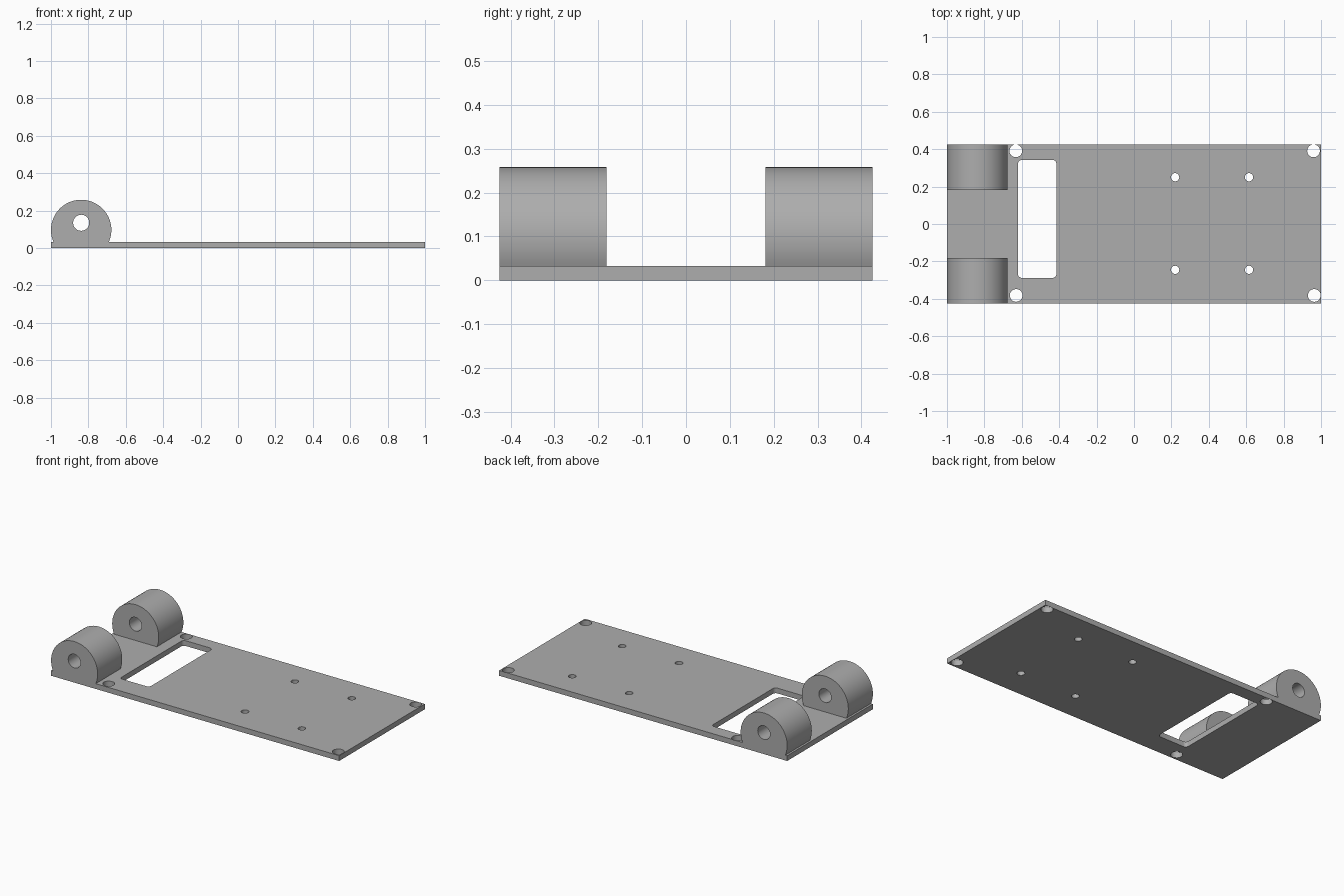
import bpy, bmesh, math
from mathutils import Matrix

if "Cube" in bpy.data.objects:
    bpy.data.objects.remove(bpy.data.objects["Cube"])

grey = bpy.data.materials.new("light grey")
grey.diffuse_color = (0.42, 0.42, 0.42, 1)
grey.use_nodes = True
grey.node_tree.nodes["Principled BSDF"].inputs["Base Color"].default_value = grey.diffuse_color


def arc(cx, cy, r, a0, a1, n):
    """Points along an arc, angles in degrees."""
    return [(cx + r * math.cos(math.radians(a0 + (a1 - a0) * i / n)),
             cy + r * math.sin(math.radians(a0 + (a1 - a0) * i / n))) for i in range(n + 1)]


def circle(cx, cy, r, n=32):
    return arc(cx, cy, r, 0, 360, n)[:-1]


def rect(x0, x1, y0, y1):
    return [(x0, y0), (x1, y0), (x1, y1), (x0, y1)]


def round_rect(x0, x1, y0, y1, r):
    return (arc(x1 - r, y1 - r, r, 0, 90, 6) + arc(x0 + r, y1 - r, r, 90, 180, 6)
            + arc(x0 + r, y0 + r, r, 180, 270, 6) + arc(x1 - r, y0 + r, r, 270, 360, 6))


def prism(name, loops, depth, matrix):
    """Extrude an outline with holes, centred on its own plane."""
    curve = bpy.data.curves.new(name + "_profile", 'CURVE')
    curve.dimensions = '2D'
    curve.fill_mode = 'BOTH'
    curve.extrude = depth / 2
    for loop in loops:
        s = curve.splines.new('POLY')
        s.points.add(len(loop) - 1)
        for p, (x, y) in zip(s.points, loop):
            p.co = (x, y, 0, 1)
        s.use_cyclic_u = True
    tmp = bpy.data.objects.new(name + "_profile", curve)
    bpy.context.collection.objects.link(tmp)
    bpy.context.view_layer.update()
    mesh = bpy.data.meshes.new_from_object(tmp.evaluated_get(bpy.context.evaluated_depsgraph_get()))
    bpy.data.objects.remove(tmp)
    bpy.data.curves.remove(curve)
    bm = bmesh.new()
    bm.from_mesh(mesh)
    bmesh.ops.remove_doubles(bm, verts=bm.verts, dist=1e-5)
    bmesh.ops.transform(bm, matrix=matrix, verts=bm.verts)
    bmesh.ops.recalc_face_normals(bm, faces=bm.faces)
    bm.to_mesh(mesh)
    bm.free()
    mesh.name = name
    mesh.materials.clear()
    mesh.materials.append(grey)
    obj = bpy.data.objects.new(name, mesh)
    bpy.context.collection.objects.link(obj)
    bpy.ops.object.select_all(action='DESELECT')
    obj.select_set(True)
    bpy.context.view_layer.objects.active = obj
    bpy.ops.object.shade_smooth_by_angle(angle=math.radians(30))
    return obj


T, W, SEAM = 0.033, 0.425, -0.677
flat = Matrix.Translation((0, 0, T / 2))

# Main plate: corner holes, board mounting holes and a rounded window
holes = [circle(x, y, 0.034) for x, y in
         ((-0.632, 0.391), (0.96, 0.391), (-0.63, -0.382), (0.964, -0.382))]
holes += [circle(x, y, 0.022, 24) for x in (0.22, 0.615) for y in (0.25, -0.245)]
window = round_rect(-0.62, -0.415, -0.288, 0.342, 0.02)
prism("main_plate", [rect(SEAM, 1, -W, W), window] + holes, T, flat)

# Hinge base strip
prism("hinge_base", [rect(-1, SEAM, -W, W)], T, flat)

# Hinge lugs: round barrels cut flat where they sit on the base, with a pin hole
CX, CZ, R = -0.8385, 0.0965, 0.1615
drop = math.degrees(math.asin((CZ - T) / R))
barrel = arc(CX, CZ, R, -drop, 180 + drop, 64)
pin_hole = circle(CX, 0.135, 0.043)
for side, y in (("front", -0.303), ("back", 0.303)):
    upright = Matrix.Translation((0, y, 0)) @ Matrix.Rotation(math.pi / 2, 4, 'X')
    prism(side + "_hinge_lug", [barrel, pin_hole], 0.244, upright)
